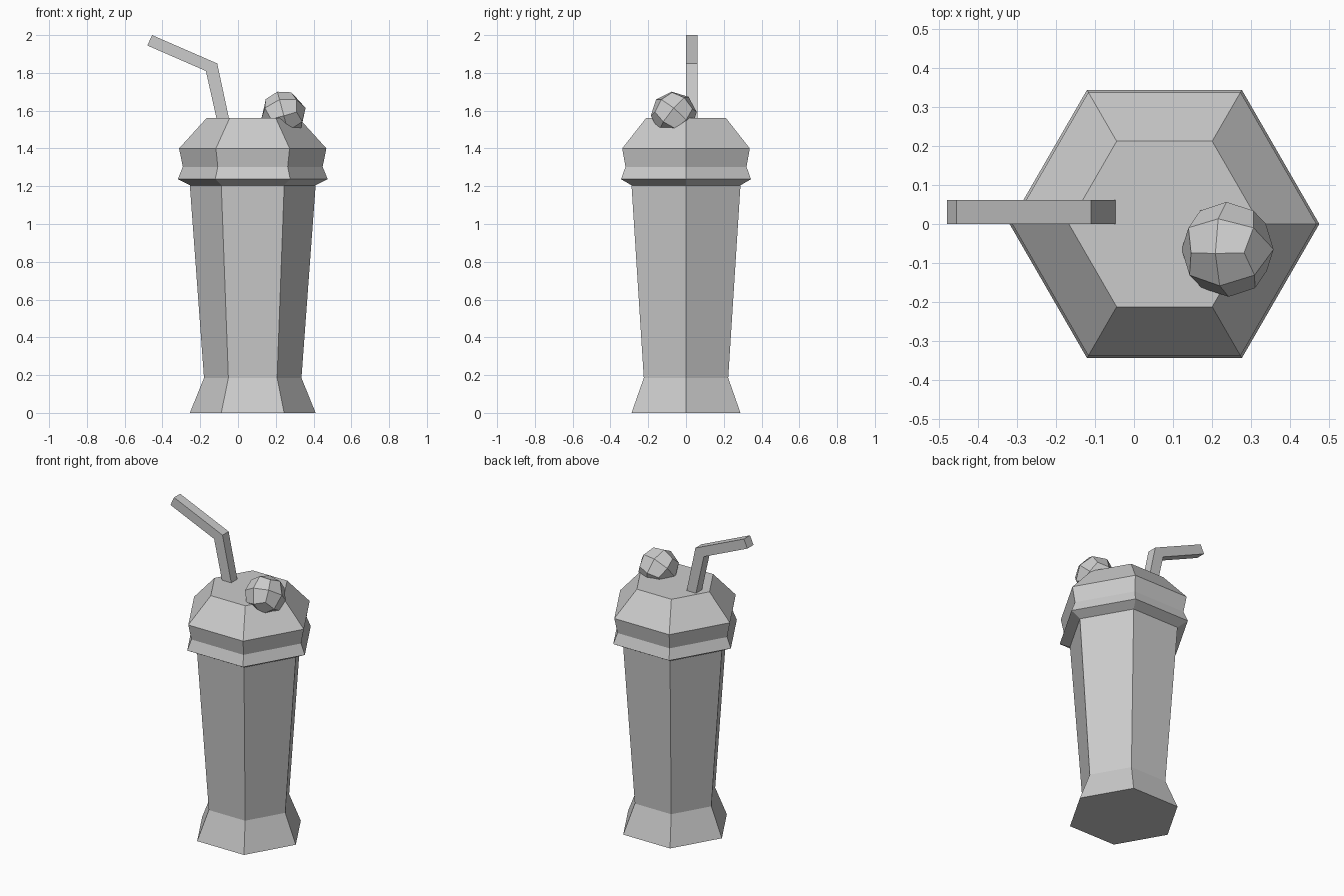
import bpy
import bmesh
from math import cos, sin, pi, radians
from mathutils import Euler

cube = bpy.data.objects.get("Cube")
if cube:
    bpy.data.objects.remove(cube, do_unlink=True)

grey = bpy.data.materials.new("plain grey")
grey.use_nodes = True
color = (0.6, 0.6, 0.6, 1)
grey.diffuse_color = color
grey.node_tree.nodes["Principled BSDF"].inputs["Base Color"].default_value = color

AXIS_X = 0.078


def finish(name, bm, location=(0, 0, 0)):
    bmesh.ops.recalc_face_normals(bm, faces=bm.faces)
    mesh = bpy.data.meshes.new(name)
    bm.to_mesh(mesh)
    bm.free()
    mesh.materials.append(grey)
    obj = bpy.data.objects.new(name, mesh)
    obj.location = location
    bpy.context.collection.objects.link(obj)
    return obj


def loft(name, rings, location=(0, 0, 0)):
    """Skin a closed solid through rings of points."""
    bm = bmesh.new()
    loops = [[bm.verts.new(p) for p in ring] for ring in rings]
    n = len(loops[0])
    for low, high in zip(loops, loops[1:]):
        for i in range(n):
            j = (i + 1) % n
            bm.faces.new((low[i], low[j], high[j], high[i]))
    bm.faces.new(loops[0][::-1])
    bm.faces.new(loops[-1])
    return finish(name, bm, location)


def hexagon(radius, z):
    return [(radius * cos(i * pi / 3), radius * sin(i * pi / 3), z) for i in range(6)]


# Tapered cup with a flared foot
cup = [(0.333, 0), (0.258, 0.185), (0.333, 1.205)]
loft("cup", [hexagon(r, z) for r, z in cup], (AXIS_X, 0, 0))

# Ridged lid with a sloping top
lid = [(0.333, 1.205), (0.397, 1.237), (0.37, 1.303), (0.39, 1.4), (0.245, 1.56)]
loft("lid", [hexagon(r, z) for r, z in lid], (AXIS_X, 0, 0))

# Square bent straw, given as left and right edge points of each cut
straw = [((-0.113, 1.555), (-0.047, 1.555)),
         ((-0.17, 1.81), (-0.11, 1.85)),
         ((-0.48, 1.945), (-0.455, 2.0))]
loft("straw", [[(a[0], 0, a[1]), (b[0], 0, b[1]), (b[0], 0.062, b[1]), (a[0], 0.062, a[1])]
               for a, b in straw])

# Faceted cherry: a divided cube pushed out to a ball, tilted
bm = bmesh.new()
bmesh.ops.create_cube(bm, size=1)
bmesh.ops.subdivide_edges(bm, edges=bm.edges[:], cuts=1, use_grid_fill=True)
for v in bm.verts:
    v.co = v.co.normalized() * 0.122
tilt = Euler((radians(-40), radians(-15), 0)).to_matrix()
bmesh.ops.rotate(bm, verts=bm.verts[:], cent=(0, 0, 0), matrix=tilt)
finish("cherry", bm, (0.24, -0.065, 1.583))
